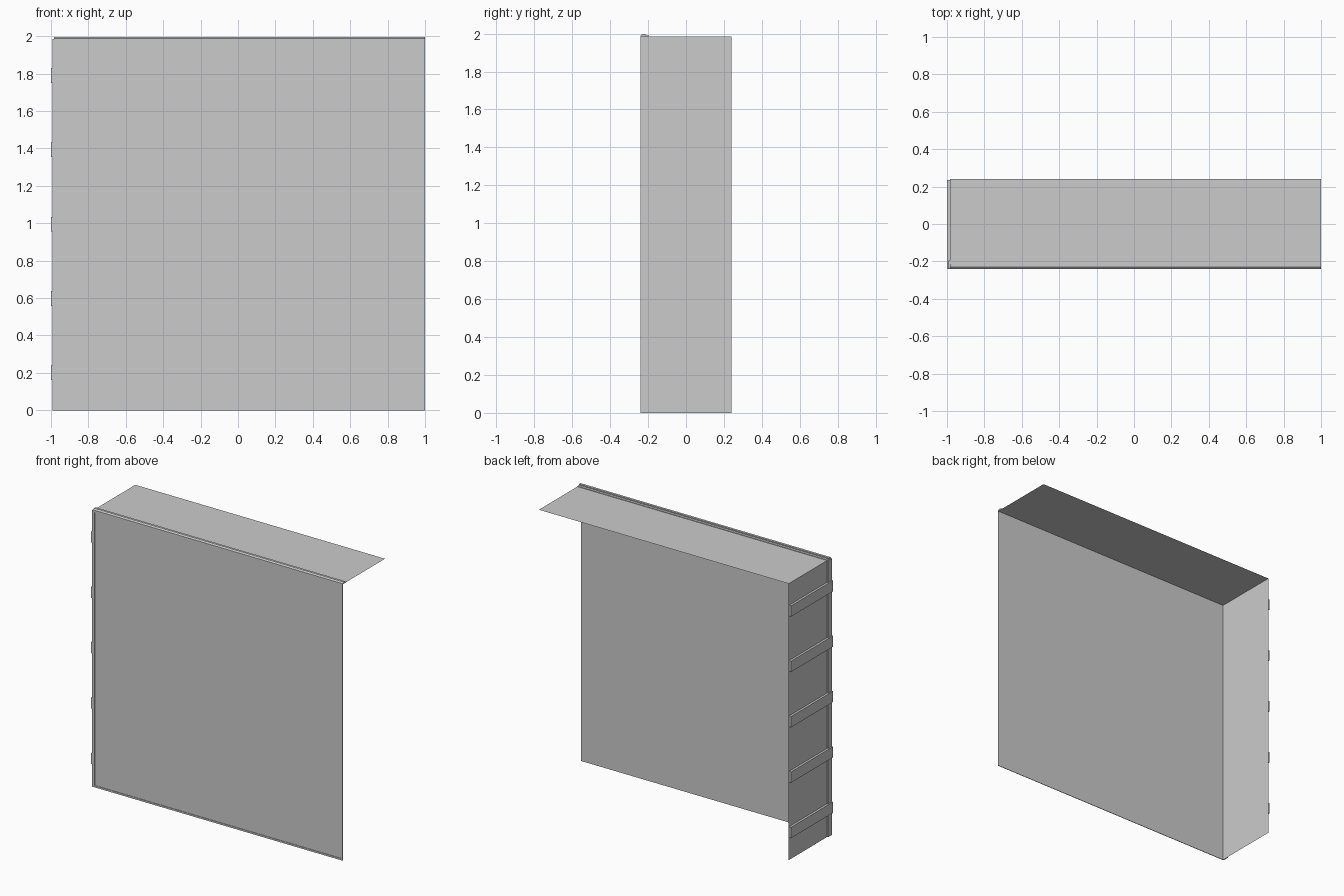
import bpy
import bmesh

cube = bpy.data.objects.get("Cube")
if cube:
    bpy.data.objects.remove(cube, do_unlink=True)

grey = bpy.data.materials.new("light grey")
grey.use_nodes = True
grey.diffuse_color = (0.6, 0.6, 0.6, 1)
grey.node_tree.nodes["Principled BSDF"].inputs["Base Color"].default_value = (0.6, 0.6, 0.6, 1)

# Main planes of the open sheet housing
LEFT, RIGHT = -0.984, 1.0
FRONT, PANEL, BACK = -0.24, -0.236, 0.24
TOP, LIP = 1.985, 1.997


def finish(name, bm):
    mesh = bpy.data.meshes.new(name)
    bm.to_mesh(mesh)
    bm.free()
    mesh.materials.append(grey)
    obj = bpy.data.objects.new(name, mesh)
    bpy.context.collection.objects.link(obj)
    return obj


def sheet(name, corners):
    bm = bmesh.new()
    bm.faces.new([bm.verts.new(c) for c in corners])
    return finish(name, bm)


def box(name, lo, hi):
    bm = bmesh.new()
    bmesh.ops.create_cube(bm, size=1)
    for v in bm.verts:
        v.co = [lo[i] if v.co[i] < 0 else hi[i] for i in range(3)]
    return finish(name, bm)


def extrusion(name, points, offset):
    bm = bmesh.new()
    face = bm.faces.new([bm.verts.new(p) for p in points])
    ext = bmesh.ops.extrude_face_region(bm, geom=[face], use_keep_orig=True)
    moved = [g for g in ext["geom"] if isinstance(g, bmesh.types.BMVert)]
    bmesh.ops.translate(bm, verts=moved, vec=offset)
    bmesh.ops.recalc_face_normals(bm, faces=bm.faces)
    return finish(name, bm)


# Front, top and side sheets; back, bottom and other side stay open
sheet("front_panel", [(LEFT, PANEL, 0), (RIGHT, PANEL, 0),
                      (RIGHT, PANEL, TOP), (LEFT, PANEL, TOP)])
sheet("top_panel", [(LEFT, PANEL, TOP), (RIGHT, PANEL, TOP),
                    (RIGHT, BACK, TOP), (LEFT, BACK, TOP)])
sheet("side_panel", [(LEFT, BACK, 0), (LEFT, PANEL, 0),
                     (LEFT, PANEL, TOP), (LEFT, BACK, TOP)])

# Stepped lip along the top front edge
step = TOP + 0.004
top_profile = [(FRONT, 1.975), (FRONT, step), (-0.23, LIP), (-0.213, LIP),
               (-0.213, step), (-0.195, step), (-0.195, TOP),
               (PANEL, TOP), (PANEL, 1.975)]
extrusion("top_trim", [(LEFT, y, z) for y, z in top_profile], (RIGHT - LEFT, 0, 0))

# Angle trim along the side front edge
edge = LEFT - 0.007
side_profile = [(-0.972, FRONT), (edge, FRONT), (edge, -0.195),
                (LEFT, -0.195), (LEFT, PANEL), (-0.972, PANEL)]
extrusion("side_trim", [(x, y, 0) for x, y in side_profile], (0, 0, TOP))

# Narrow strips on the remaining front edges
box("edge_trim", (0.991, FRONT, 0), (RIGHT, PANEL, TOP))
box("bottom_trim", (LEFT, FRONT, 0), (RIGHT, PANEL, 0.012))

# Five horizontal battens on the outside of the side panel
for i in range(5):
    z = 0.2 + 0.3975 * i
    box(f"side_batten_{i + 1}", (-1, FRONT, z - 0.039), (LEFT, BACK - 0.005, z + 0.039))
